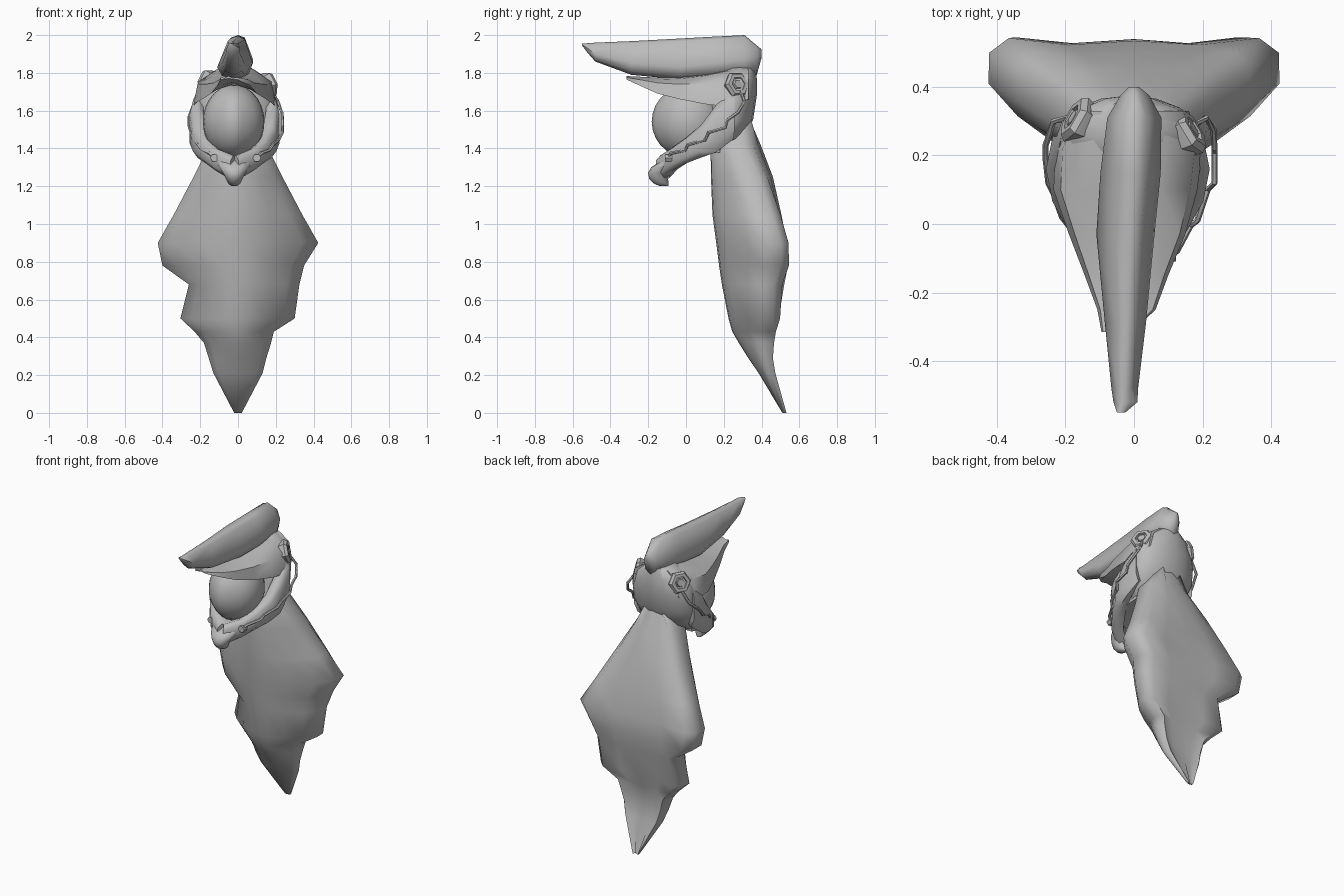
import bpy, bmesh, math
from mathutils import Vector

grey = bpy.data.materials.new("grey")
grey.diffuse_color = (0.5, 0.5, 0.5, 1)


def finish(ob, angle=40):
    ob.data.materials.append(grey)
    bpy.ops.object.select_all(action='DESELECT')
    ob.select_set(True)
    bpy.context.view_layer.objects.active = ob
    bpy.ops.object.shade_smooth_by_angle(angle=math.radians(angle))
    return ob


def loft(name, rings, angle=40):
    """Skin a list of equal-sized closed rings and cap both ends."""
    bm = bmesh.new()
    rows = [[bm.verts.new(p) for p in r] for r in rings]
    for a, b in zip(rows, rows[1:]):
        for i in range(len(a)):
            j = (i + 1) % len(a)
            bm.faces.new((a[i], a[j], b[j], b[i]))
    bm.faces.new(rows[0][::-1])
    bm.faces.new(rows[-1])
    bmesh.ops.recalc_face_normals(bm, faces=bm.faces)
    me = bpy.data.meshes.new(name)
    bm.to_mesh(me)
    bm.free()
    ob = bpy.data.objects.new(name, me)
    bpy.context.collection.objects.link(ob)
    return finish(ob, angle)


# Cape: height, left edge, right edge, front y, edge front y, edge back y, back y
cape = [(1.56, .07, .07, .22, .25, .30, .335), (1.42, .15, .15, .13, .22, .31, .395),
        (1.25, .235, .235, .132, .29, .385, .46), (1.05, .34, .34, .14, .36, .455, .505),
        (.90, .425, .425, .16, .41, .50, .535), (.78, .40, .35, .175, .41, .50, .54),
        (.68, .26, .325, .19, .39, .465, .52), (.50, .305, .30, .225, .40, .46, .49),
        (.43, .23, .19, .245, .39, .44, .468), (.37, .18, .175, .28, .39, .43, .458),
        (.29, .155, .15, .33, .40, .435, .452),
        (.21, .13, .13, .385, .425, .45, .465), (0, .02, .02, .51, .515, .52, .524)]
rings = []
for z, l, r, f, e1, e2, b in cape:
    e3 = min(e2 + .045, b + .008)
    half = [(.2, f + (e1 - f) * .03), (.48, f + (e1 - f) * .22), (.8, f + (e1 - f) * .62), (1, e1),
            (.995, e2), (.86, e3), (.45, b - .012)]
    rings.append([(0, f, z)] + [(r * u, y, z) for u, y in half] + [(0, b, z)]
                 + [(-l * u, y, z) for u, y in reversed(half)])
loft("cape", rings, 65)

# Back of the helmet: height, half width, front y, back y
rings = []
for z, w, f, b in [(1.38, .14, .08, .20), (1.45, .19, .10, .30), (1.55, .215, .12, .355),
                   (1.68, .212, .13, .375), (1.77, .175, .15, .375), (1.83, .08, .20, .365)]:
    rings.append([(-.015 + w * math.cos(a), (f + b) / 2 + (b - f) / 2 * math.sin(a), z)
                  for a in (i * math.tau / 16 for i in range(16))])
loft("helmet_back", rings, 60)

# Brow: y, centre x, half width, rim height, top height, thickness
rings = []
for y, c, w, lo, hi, t in [(.33, -.01, .17, 1.66, 1.83, .06), (.22, -.015, .215, 1.62, 1.82, .05),
                           (.10, -.025, .21, 1.635, 1.795, .04), (-.03, -.02, .17, 1.66, 1.78, .04),
                           (-.15, -.022, .122, 1.69, 1.775, .035), (-.25, -.022, .085, 1.735, 1.78, .03),
                           (-.315, -.05, .045, 1.765, 1.783, .012)]:
    m = (lo + hi) / 2 + .025 * (hi - lo) / .15
    rings.append([(c - w, y, lo), (c - w * .9, y, m), (c - w * .5, y, hi - .01), (c, y, hi),
                  (c + w * .5, y, hi - .01), (c + w * .9, y, m), (c + w, y, lo),
                  (c + w * .72, y, m - t), (c, y, hi - t), (c - w * .72, y, m - t)])
loft("brow", rings, 50)

# Jaw guard on each side: centre x, y, z, half height, half thickness
jaw = [(.185, .25, 1.58, .13, .035), (.203, .16, 1.505, .125, .036), (.185, .08, 1.435, .085, .038),
       (.14, .0, 1.385, .066, .038), (.09, -.07, 1.34, .06, .036), (.0, -.125, 1.295, .068, .04)]
for s, side in ((-1, "left"), (1, "right")):
    rings = []
    for i, (x, y, z, h, t) in enumerate(jaw):
        a, b = jaw[max(i - 1, 0)], jaw[min(i + 1, len(jaw) - 1)]
        d = Vector((b[0] - a[0], b[1] - a[1], 0)).normalized()
        n = Vector((-d.y, d.x, 0))
        p = Vector((x, y, z))
        ring = []
        for u, v in ((1, -.6), (1, .6), (.3, 1), (-1, .8), (-1, -.8), (.3, -1)):
            q = p + n * t * u + Vector((0, 0, h * v))
            ring.append((-.018 + s * q.x, q.y, q.z))
        rings.append(ring)
    loft("jaw_guard_" + side, rings, 65)

# Thin floor under the face, joining both jaw guards
rings = [[(-.018 - w, y, z), (-.018 + w, y, z), (-.018 + w, y, z - .02), (-.018 - w, y, z - .02)]
         for y, z, w in [(.18, 1.40, .15), (.08, 1.385, .16), (0, 1.36, .13), (-.08, 1.335, .07)]]
loft("jaw_floor", rings, 50)

# Hooked chin: height, centre y, half width, half depth
rings = []
for z, y, w, h in [(1.36, -.06, .085, .03), (1.33, -.095, .095, .045), (1.30, -.125, .08, .06),
                   (1.27, -.145, .06, .056), (1.24, -.145, .045, .05), (1.215, -.132, .032, .04),
                   (1.20, -.115, .015, .022)]:
    rings.append([(-.02 + w * math.cos(a), y + h * math.sin(a), z)
                  for a in (i * math.tau / 12 for i in range(12))])
loft("chin", rings, 60)

# Face: egg with a soft vertical ridge down the front
bm = bmesh.new()
bmesh.ops.create_uvsphere(bm, u_segments=24, v_segments=14, radius=1)
for v in bm.verts:
    if v.co.y < 0:
        v.co.y *= 1 + .12 * (1 - min(1, abs(v.co.x) * 2))
    v.co = (-.023 + v.co.x * .163, .02 + v.co.y * .18, 1.542 + v.co.z * .195)
me = bpy.data.meshes.new("face")
bm.to_mesh(me)
bm.free()
face = bpy.data.objects.new("face", me)
bpy.context.collection.objects.link(face)
finish(face, 60)

# Crest: y, left x, right x, bottom z, widest z, top z, ridge x
rings = []
for y, l, r, lo, mid, hi, c in [(-.55, -.05, -.025, 1.945, 1.95, 1.956, -.04),
                                (-.52, -.06, .01, 1.905, 1.93, 1.957, -.03),
                                (-.48, -.066, .012, 1.86, 1.90, 1.96, -.03),
                                (-.29, -.085, .035, 1.79, 1.85, 1.968, -.02),
                                (-.03, -.11, .06, 1.765, 1.83, 1.982, -.01),
                                (.15, -.098, .078, 1.775, 1.85, 1.992, 0),
                                (.31, -.078, .08, 1.78, 1.87, 2.0, 0),
                                (.375, -.04, .045, 1.79, 1.88, 1.945, 0),
                                (.40, -.015, .015, 1.88, 1.90, 1.925, 0)]:
    k = (hi - mid) * .9
    rings.append([(c, y, lo), (r * .75 + c * .25, y, lo + (mid - lo) * .3), (r, y, mid),
                  (c + (r - c) * .45, y, mid + k), (c, y, hi), (c + (l - c) * .45, y, mid + k),
                  (l, y, mid), (l * .75 + c * .25, y, lo + (mid - lo) * .3)])
loft("crest", rings, 60)

# Hexagonal ear discs with a raised rim and a centre stud
for side, c, n in (("left", (-.16, .30, 1.75), (-.85, .48, .25)),
                   ("right", (.155, .265, 1.735), (.83, .5, .25))):
    q = Vector(n).to_track_quat('Z', 'Y')
    rings = []
    for r, h in [(.05, -.05), (.068, -.01), (.073, .01), (.061, .028), (.04, .028),
                 (.038, .014), (.029, .014), (.024, .026)]:
        rings.append([Vector(c) + q @ Vector((r * math.cos(a), r * math.sin(a), h))
                      for a in (i * math.tau / 6 for i in range(6))])
    loft("ear_disc_" + side, rings, 25)

# Cables running from the ears along the jaw
cables = {"right": [(.18, .29, 1.70), (.21, .31, 1.65), (.232, .275, 1.59), (.235, .22, 1.55),
                    (.235, .21, 1.51), (.235, .12, 1.485), (.215, .10, 1.445), (.185, .01, 1.42),
                    (.165, -.005, 1.39), (.125, -.08, 1.375), (.10, -.095, 1.35)],
          "left": [(-.19, .31, 1.70), (-.235, .30, 1.63), (-.258, .23, 1.57), (-.258, .19, 1.52),
                   (-.25, .12, 1.49), (-.235, .09, 1.445), (-.21, .02, 1.42), (-.19, -.005, 1.39),
                   (-.15, -.07, 1.375), (-.125, -.095, 1.35)]}
for side, pts in cables.items():
    rings = []
    for i, p in enumerate(pts):
        d = Vector(pts[min(i + 1, len(pts) - 1)]) - Vector(pts[max(i - 1, 0)])
        q = d.to_track_quat('Z', 'Y')
        rings.append([Vector(p) + q @ Vector((.009 * math.cos(a), .009 * math.sin(a), 0))
                      for a in (j * math.tau / 6 for j in range(6))])
    loft("cable_" + side, rings, 40)
    # Plug where the cable meets the jaw
    x, y, z = pts[-1]
    loft("cable_plug_" + side, [[(x + .022 * math.cos(a), y + .02 - h, z + .022 * math.sin(a))
                                 for a in (j * math.tau / 6 for j in range(6))]
                                for h in (0, .035)], 30)
